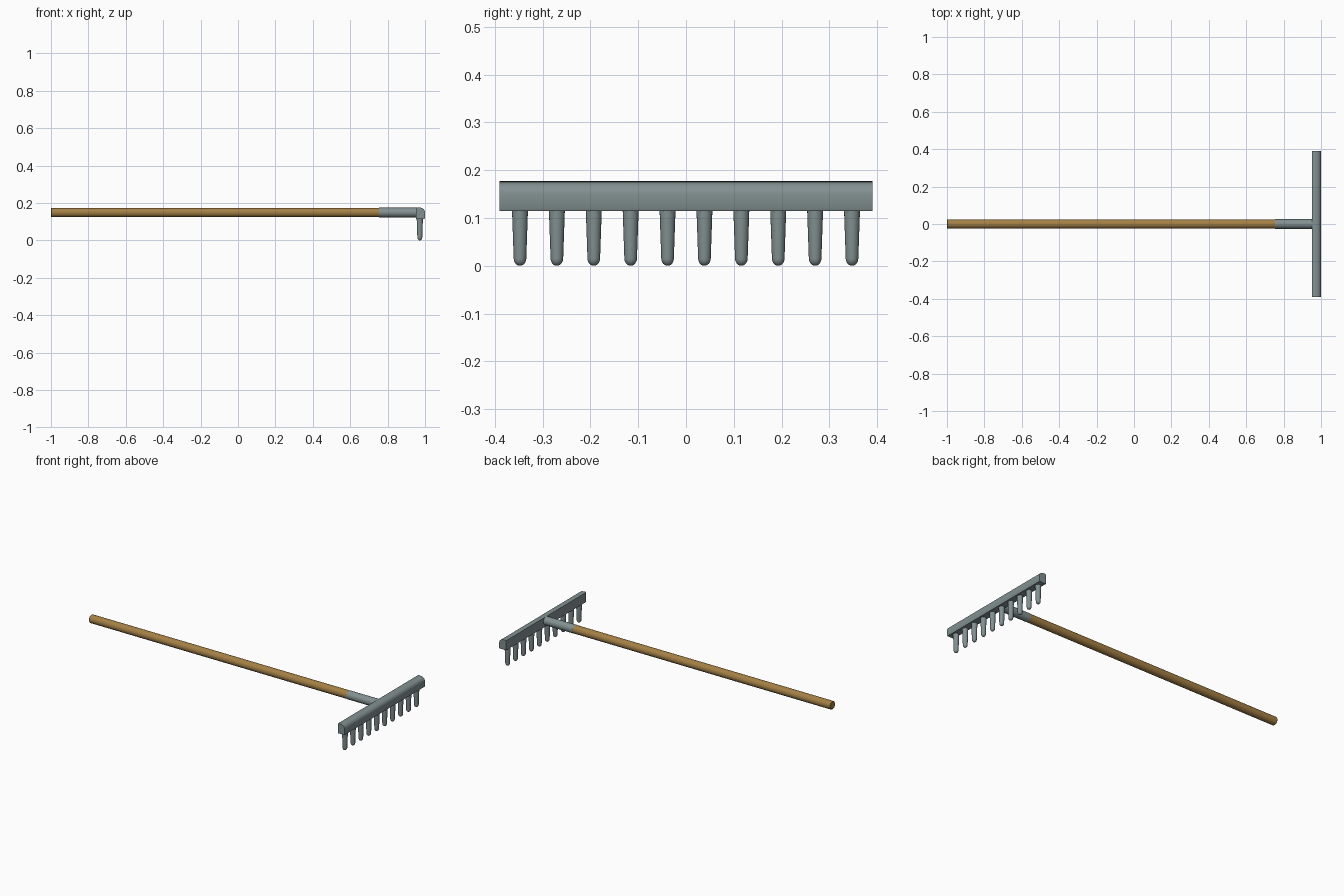
import bpy, bmesh, math
from mathutils import Matrix

if "Cube" in bpy.data.objects:
    bpy.data.objects.remove(bpy.data.objects["Cube"])


def material(name, rgb):
    m = bpy.data.materials.new(name)
    m.diffuse_color = (*rgb, 1)
    m.use_nodes = True
    m.node_tree.nodes["Principled BSDF"].inputs["Base Color"].default_value = m.diffuse_color
    return m


WOOD = material("warm wood", (0.37, 0.215, 0.06))
METAL = material("grey metal", (0.225, 0.28, 0.285))


def finish(name, bm, mat, matrix=None):
    bmesh.ops.recalc_face_normals(bm, faces=bm.faces)
    me = bpy.data.meshes.new(name)
    bm.to_mesh(me)
    bm.free()
    me.materials.append(mat)
    ob = bpy.data.objects.new(name, me)
    bpy.context.collection.objects.link(ob)
    if matrix:
        ob.matrix_world = matrix
    bpy.ops.object.select_all(action='DESELECT')
    ob.select_set(True)
    bpy.context.view_layer.objects.active = ob
    bpy.ops.object.shade_smooth_by_angle(angle=math.radians(35))
    return ob


def turned(name, profile, mat, matrix, sides=24):
    """Solid of revolution from (radius, height) points, with capped ends."""
    bm = bmesh.new()
    rings = [[bm.verts.new((r * math.cos(2 * math.pi * i / sides),
                            r * math.sin(2 * math.pi * i / sides), h))
              for i in range(sides)] for r, h in profile]
    for a, b in zip(rings, rings[1:]):
        for i in range(sides):
            j = (i + 1) % sides
            bm.faces.new((a[i], a[j], b[j], b[i]))
    bm.faces.new(rings[0])
    bm.faces.new(rings[-1])
    return finish(name, bm, mat, matrix)


# Handle and metal socket lie along x
along_x = Matrix.Translation((0, 0, 0.149)) @ Matrix.Rotation(math.pi / 2, 4, 'Y')
turned("handle", [(0.022, -1.0), (0.025, -0.997), (0.025, 0.757)], WOOD, along_x)
turned("socket", [(0.0258, 0.755), (0.0258, 0.965)], METAL, along_x)

# Head bar: flat back, rounded top front edge, extruded along y
profile = [(0.953, 0.115), (0.998, 0.115), (1.0, 0.119)]
profile += [(0.974 + 0.026 * math.cos(a), 0.149 + 0.026 * math.sin(a))
            for a in (math.radians(11.25 * i) for i in range(9))]
profile += [(0.959, 0.177), (0.953, 0.174)]
bm = bmesh.new()
face = bm.faces.new([bm.verts.new((x, -0.39, z)) for x, z in profile])
ext = bmesh.ops.extrude_face_region(bm, geom=[face])
bmesh.ops.translate(bm, vec=(0, 0.78, 0),
                    verts=[v for v in ext["geom"] if isinstance(v, bmesh.types.BMVert)])
finish("head_bar", bm, METAL)

# Ten tapered teeth with round tips
tip = [(0.0132 * math.sin(a), 0.0155 - 0.0155 * math.cos(a))
       for a in (math.radians(15 * i) for i in range(1, 7))]
tooth = tip + [(0.0168, 0.12)]
for i in range(10):
    y = -0.3475 + i * 0.695 / 9
    turned(f"tooth_{i + 1}", tooth, METAL, Matrix.Translation((0.972, y, 0)), 20)
